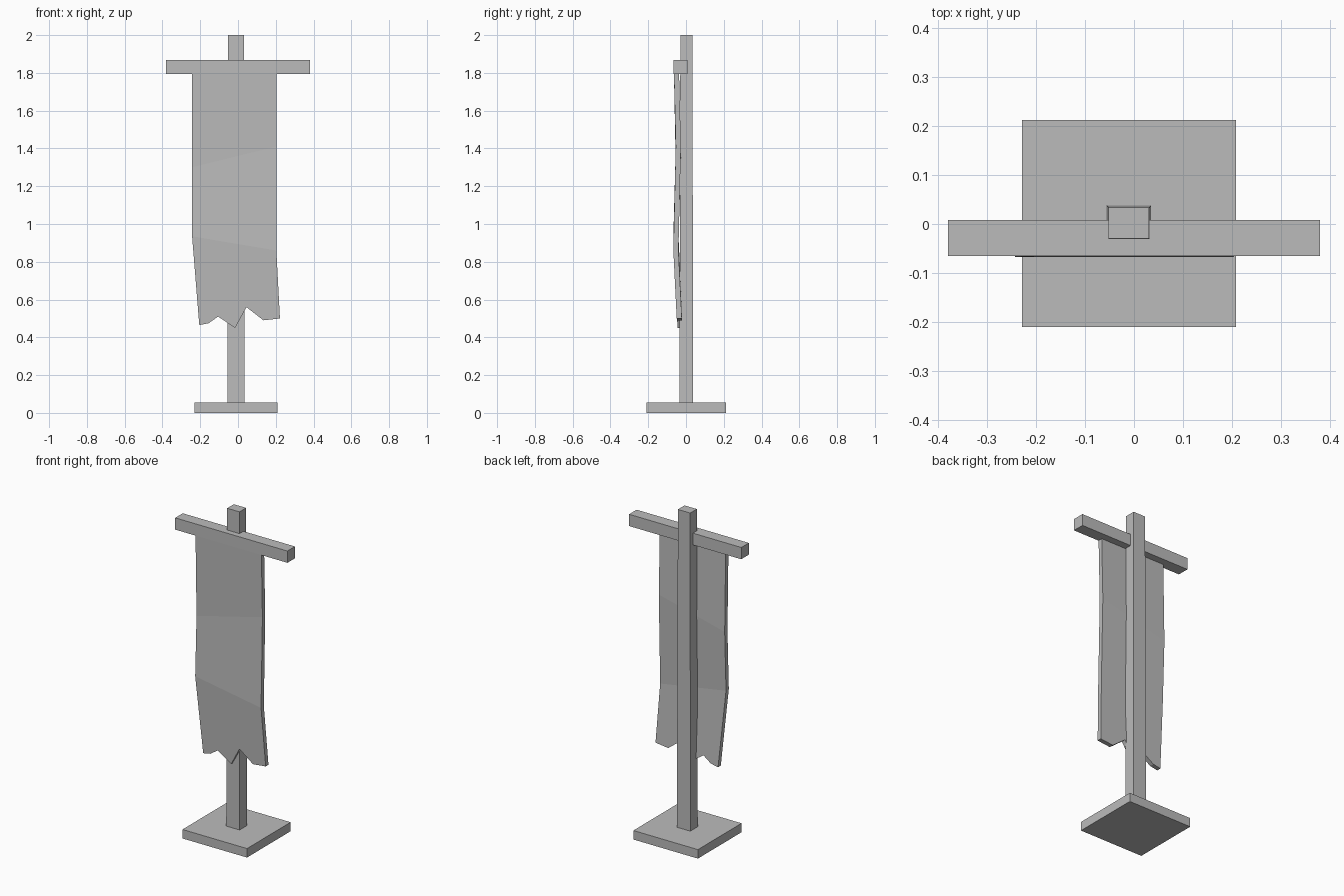
import bpy
import bmesh

cube = bpy.data.objects.get("Cube")
if cube:
    bpy.data.objects.remove(cube, do_unlink=True)

grey = bpy.data.materials.new("plain_grey")
grey.use_nodes = True
grey.diffuse_color = (0.5, 0.5, 0.5, 1)
grey.node_tree.nodes["Principled BSDF"].inputs["Base Color"].default_value = (0.5, 0.5, 0.5, 1)


def finish(name, bm):
    bmesh.ops.recalc_face_normals(bm, faces=bm.faces)
    mesh = bpy.data.meshes.new(name)
    bm.to_mesh(mesh)
    bm.free()
    mesh.materials.append(grey)
    obj = bpy.data.objects.new(name, mesh)
    bpy.context.collection.objects.link(obj)
    return obj


def box(name, x, y, z, taper=0.0):
    """Box from ranges, drawn in by the taper amount at the top."""
    bm = bmesh.new()
    bmesh.ops.create_cube(bm, size=1)
    for v in bm.verts:
        inset = taper if v.co.z > 0 else 0
        v.co = [(r[0] + s) if c < 0 else (r[1] - s)
                for c, r, s in zip(v.co, (x, y, z), (inset, inset, 0))]
    return finish(name, bm)


# Stand
box("base_plate", (-0.229, 0.208), (-0.21, 0.212), (0, 0.055))
box("pole", (-0.056, 0.035), (-0.034, 0.038), (0.05, 2.0), taper=0.004)
box("crossbar", (-0.38, 0.38), (-0.065, 0.008), (1.795, 1.867))

# Hanging cloth: three gently folded panels with a torn lower edge
LEFT, RIGHT, THICK = -0.243, 0.203, 0.027
folds = [(1.81, 1.81, -0.064), (1.30, 1.41, -0.054), (0.935, 0.86, -0.067)]
torn = [(-0.205, 0.465), (-0.155, 0.475), (-0.105, 0.51), (-0.015, 0.45),
        (0.045, 0.56), (0.135, 0.49), (0.222, 0.50)]

bm = bmesh.new()
rows = [[bm.verts.new((LEFT, y, zl)), bm.verts.new((RIGHT, y, zr))]
        for zl, zr, y in folds]
zl, zr, y = folds[-1]
hem = []
for x, z in torn:
    crease = zl + (zr - zl) * (x - LEFT) / (RIGHT - LEFT)
    hem.append(bm.verts.new((x, y + 0.05 * (crease - z), z)))
rows.append(hem)
for upper, lower in zip(rows, rows[1:]):
    bm.faces.new(upper[::-1] + lower)
back = bmesh.ops.extrude_face_region(bm, geom=bm.faces[:], use_keep_orig=True)
bmesh.ops.translate(bm, vec=(0, THICK, 0),
                    verts=[g for g in back["geom"] if isinstance(g, bmesh.types.BMVert)])
finish("cloth", bm)
